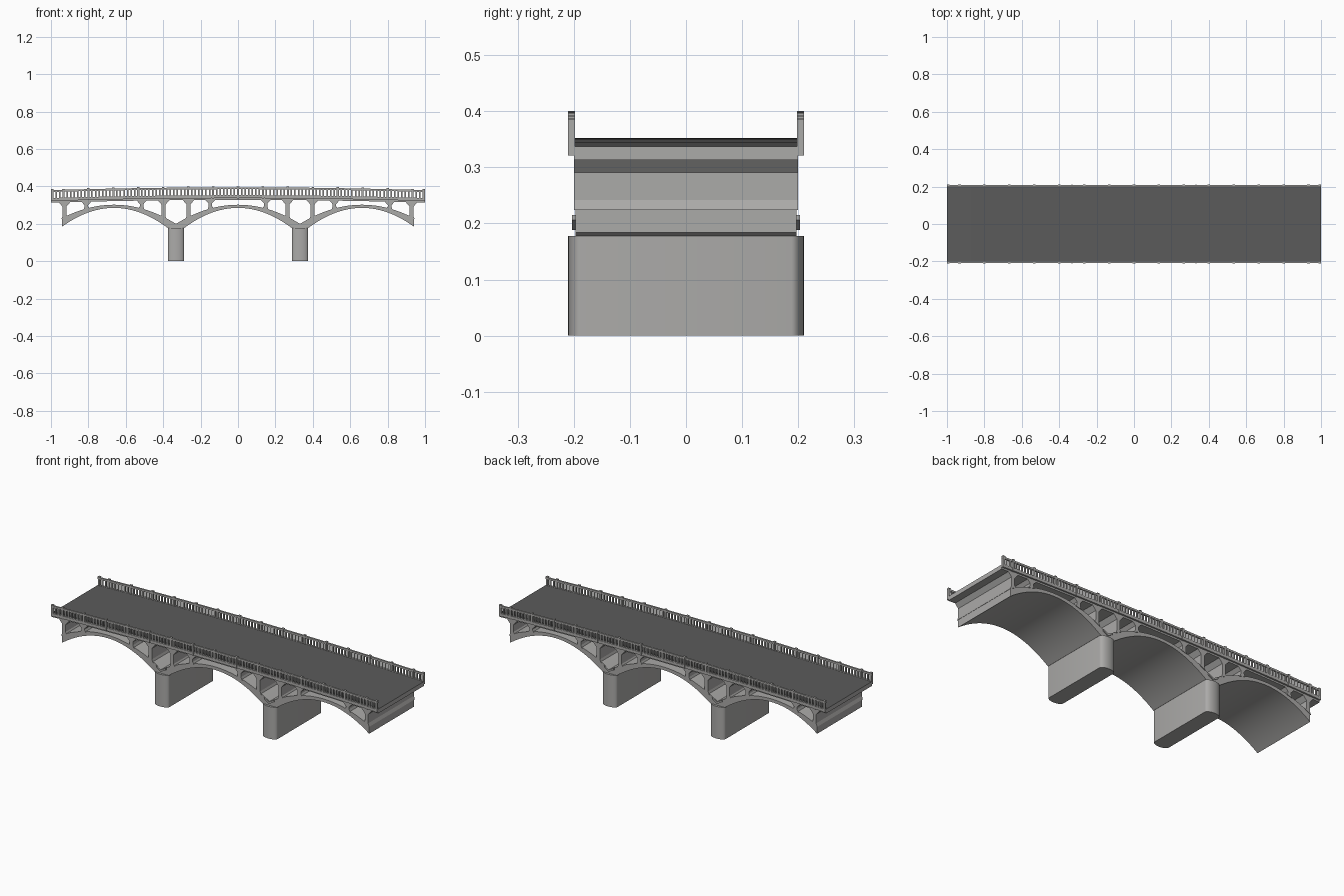
import bpy, bmesh, math

if "Cube" in bpy.data.objects:
    bpy.data.objects.remove(bpy.data.objects["Cube"])

def material(name, rgb):
    m = bpy.data.materials.new(name)
    m.diffuse_color = (*rgb, 1)
    m.use_nodes = True
    m.node_tree.nodes["Principled BSDF"].inputs["Base Color"].default_value = m.diffuse_color
    return m

CONCRETE = material("concrete", (0.41, 0.405, 0.395))
ASPHALT = material("asphalt", (0.105, 0.105, 0.105))

SPAN = 0.663            # distance between arch centres
PIER = SPAN / 2

def camber(x):          # road surface height
    return 0.337 + 0.015 * (1 - x * x)

def extrados(u):        # arch top, u measured from the arch centre
    return 0.302 - 0.93 * u * u

def intrados(u):        # arch underside
    return 0.285 - 1.3 * u * u

def linspace(a, b, n):
    return [a + (b - a) * i / n for i in range(n + 1)]

def prism(bm, pts, y0, y1):
    """Extrude an x-z outline from y0 to y1."""
    a = [bm.verts.new((x, y0, z)) for x, z in pts]
    b = [bm.verts.new((x, y1, z)) for x, z in pts]
    bm.faces.new(a)
    bm.faces.new(b[::-1])
    n = len(pts)
    for i in range(n):
        j = (i + 1) % n
        bm.faces.new((a[j], a[i], b[i], b[j]))

def box(bm, x, w, y0, y1, z0, z1):
    prism(bm, [(x - w/2, z0), (x + w/2, z0), (x + w/2, z1), (x - w/2, z1)], y0, y1)

def band(lo, hi, a=-1.0, b=1.0, n=32):
    """Outline of a strip that follows the road camber."""
    xs = linspace(a, b, n)
    return [(x, camber(x) + lo) for x in xs] + [(x, camber(x) + hi) for x in reversed(xs)]

def finish(name, bm, smooth=False, mirror=False):
    bmesh.ops.recalc_face_normals(bm, faces=bm.faces)
    me = bpy.data.meshes.new(name)
    bm.to_mesh(me)
    bm.free()
    ob = bpy.data.objects.new(name, me)
    bpy.context.collection.objects.link(ob)
    me.materials.append(CONCRETE)
    if mirror:
        mod = ob.modifiers.new("mirror", 'MIRROR')
        mod.use_axis = (False, True, False)
    if smooth:
        bpy.ops.object.select_all(action='DESELECT')
        ob.select_set(True)
        bpy.context.view_layer.objects.active = ob
        bpy.ops.object.shade_smooth_by_angle(angle=math.radians(30))
    return ob

# deck slab, asphalt on upward faces
bm = bmesh.new()
prism(bm, band(-0.024, 0), -0.2, 0.2)
deck = finish("deck", bm)
deck.data.materials.append(ASPHALT)
for p in deck.data.polygons:
    if p.normal.z > 0.9:
        p.material_index = 1

# three arch barrels, outer ends cut short
for name, cx, a, b in (("left_arch", -SPAN, -0.279, PIER),
                       ("middle_arch", 0, -PIER, PIER),
                       ("right_arch", SPAN, -PIER, 0.279)):
    low = [(cx + u, intrados(u)) for u in linspace(max(a, -0.287), min(b, 0.287), 32)]
    top = [(cx + u, extrados(u)) for u in linspace(b, a, 36)]
    if a == -PIER:
        low.insert(0, (cx + a, 0.178))
    if b == PIER:
        low.append((cx + b, 0.178))
    bm = bmesh.new()
    prism(bm, low + top, -0.197, 0.197)
    finish(name, bm, smooth=True)

# cross walls on the arches, flared under the deck and at the foot
bm = bmesh.new()
for cx in (-SPAN, 0, SPAN):
    for u in (-0.265, -0.148, 0.148, 0.265):
        x, h = cx + u, 0.010
        tall = abs(u) > 0.2
        f, d = (0.022, 0.026) if tall else (0.018, 0.02)
        top = camber(x) - 0.022
        foot = lambda s: extrados(u + s) - 0.004
        k = 0.007
        prism(bm, [(x - h - k, foot(-h - k)), (x + h + k, foot(h + k)),
                   (x + h, foot(h) + 0.014), (x + h, top - d),
                   (x + h + f, top), (x - h - f, top),
                   (x - h, top - d), (x - h, foot(-h) + 0.014)], -0.2, 0.2)
finish("spandrel_walls", bm)

# piers with rounded noses
for name, cx in (("left_pier", -PIER), ("right_pier", PIER)):
    bm = bmesh.new()
    ring = []
    for s in (1, -1):
        for i in range(17):
            t = math.pi * i / 16
            ring.append((cx + s * 0.044 * math.cos(t), s * (0.188 + 0.022 * math.sin(t))))
    f = bm.faces.new([bm.verts.new((x, y, 0)) for x, y in ring])
    ext = bmesh.ops.extrude_face_region(bm, geom=[f])
    bmesh.ops.translate(bm, vec=(0, 0, 0.178),
                        verts=[v for v in ext["geom"] if isinstance(v, bmesh.types.BMVert)])
    finish(name, bm, smooth=True)

# thin V plates where the arches meet above the piers
bm = bmesh.new()
for cx in (-PIER, PIER):
    prism(bm, [(cx - 0.03, 0.206), (cx, 0.188), (cx + 0.03, 0.206),
               (cx + 0.03, 0.215), (cx, 0.199), (cx - 0.03, 0.215)], -0.203, -0.195)
finish("springer_plates", bm, mirror=True)

# kerb and handrail following the camber
for name, lo, hi, y0, y1 in (("kerb", -0.015, 0.001, -0.209, -0.198),
                             ("handrail", 0.033, 0.043, -0.209, -0.199)):
    bm = bmesh.new()
    prism(bm, band(lo, hi), y0, y1)
    finish(name, bm, mirror=True)

# railing posts with caps
posts = [-0.993] + [i * 0.1333 for i in range(-7, 8)] + [0.993]
bm = bmesh.new()
for x in posts:
    c = camber(x)
    box(bm, x, 0.011, -0.210, -0.198, c - 0.016, c + 0.044)
    box(bm, x, 0.014, -0.2105, -0.1975, c + 0.044, c + 0.048)
finish("railing_posts", bm, mirror=True)

# balusters between the posts
bm = bmesh.new()
for a, b in zip(posts, posts[1:]):
    n = max(2, round((b - a) / 0.019))
    for x in linspace(a, b, n)[1:-1]:
        box(bm, x, 0.008, -0.208, -0.200, camber(x), camber(x) + 0.034)
finish("balusters", bm, mirror=True)
